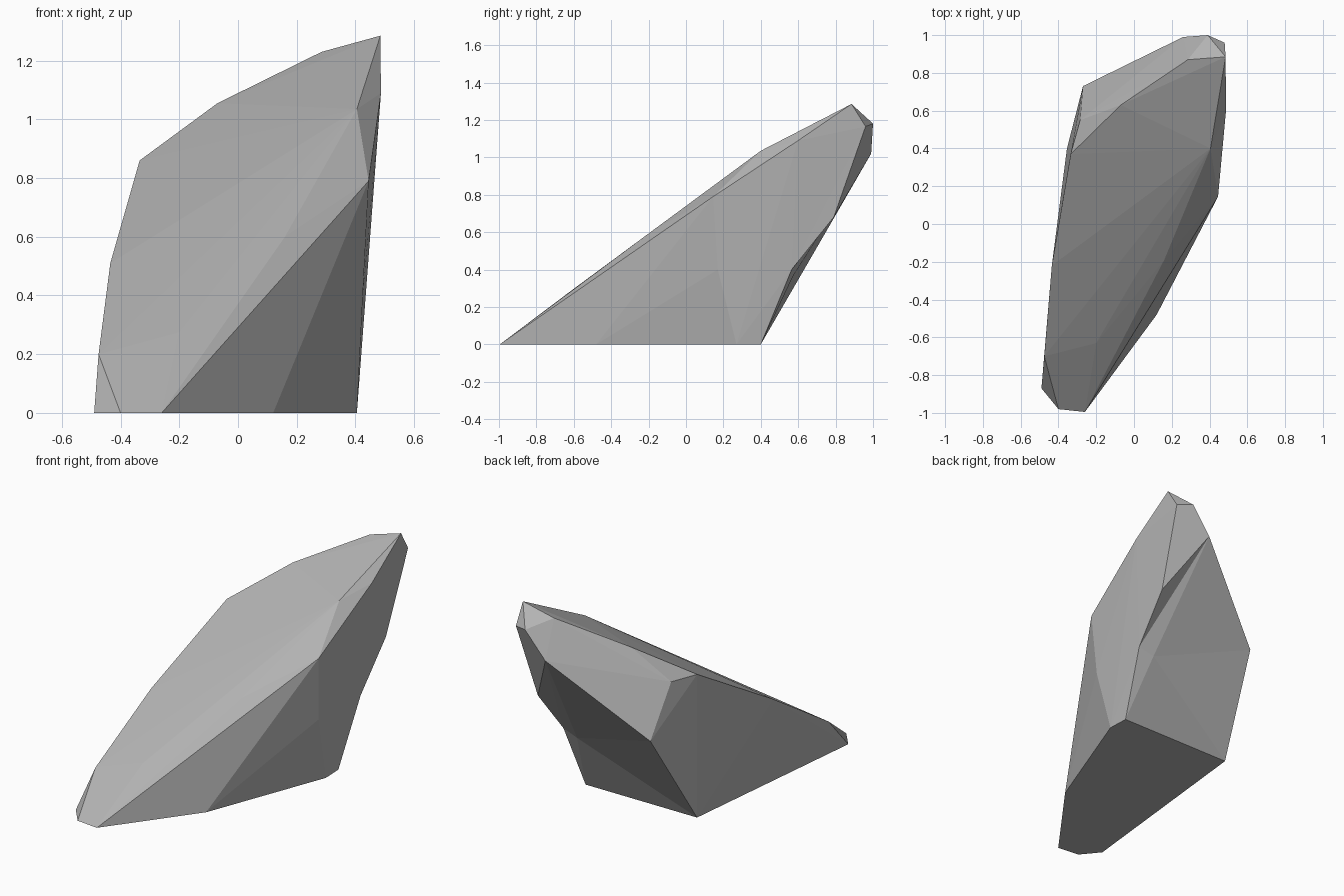
import bpy
import bmesh
from mathutils import Vector

cube = bpy.data.objects.get("Cube")
if cube:
    bpy.data.objects.remove(cube, do_unlink=True)

# One plain stone colour
stone = bpy.data.materials.new("stone_grey")
stone.use_nodes = True
colour = (0.45, 0.45, 0.45, 1.0)
stone.diffuse_color = colour
stone.node_tree.nodes["Principled BSDF"].inputs["Base Color"].default_value = colour

# Ground outline of the leaning boulder
foot = [(-.49, -.87), (-.4, -.98), (-.26, -.995), (.12, -.48),
        (.405, .27), (.4, .4), (-.355, .4)]

# Rim and ridges of the sloping top slab
slab = [(-.475, -.7, .2), (-.435, -.22, .51), (-.335, .37, .86),
        (-.07, .63, 1.055), (.285, .87, 1.23), (.485, .885, 1.285),
        (.405, .4, 1.035), (.445, .145, .79), (-.06, -.67, .175),
        (-.2, -.63, .275), (.16, -.19, .6)]

# Corners of the side and the overhanging back
flanks = [(.487, .6, 1.09), (.48, .96, 1.165), (.39, 1.0, 1.18),
          (.26, .99, 1.02), (.45, .79, .68), (-.27, .73, .57),
          (-.285, .55, .87), (.425, .17, .4)]

# Dent on the back: each corner starts proud of the hull, then is pushed in
dents = [((.44, .645, .4), (.435, .565, .4)),
         ((.335, .64, .38), (.335, .575, .37))]


def build_boulder(name):
    bm = bmesh.new()
    for x, y in foot:
        bm.verts.new((x, y, 0))
    for point in slab + flanks:
        bm.verts.new(point)
    dent_verts = [(bm.verts.new(start), Vector(end)) for start, end in dents]

    # Chip the faceted shell out of the corner points
    hull = bmesh.ops.convex_hull(bm, input=bm.verts[:])
    spare = {v for v in hull["geom_interior"] + hull["geom_unused"]
             if isinstance(v, bmesh.types.BMVert)}
    bmesh.ops.delete(bm, geom=list(spare), context="VERTS")
    for vert, end in dent_verts:
        if vert.is_valid:
            vert.co = end

    # Merge the flat underside into a single face
    under = [e for e in bm.edges if len(e.link_faces) == 2
             and all(f.normal.z < -.999 for f in e.link_faces)]
    bmesh.ops.dissolve_edges(bm, edges=under, use_verts=False)
    bmesh.ops.recalc_face_normals(bm, faces=bm.faces[:])

    mesh = bpy.data.meshes.new(name)
    bm.to_mesh(mesh)
    bm.free()
    mesh.materials.append(stone)
    boulder = bpy.data.objects.new(name, mesh)
    bpy.context.collection.objects.link(boulder)
    return boulder


build_boulder("leaning_boulder")
